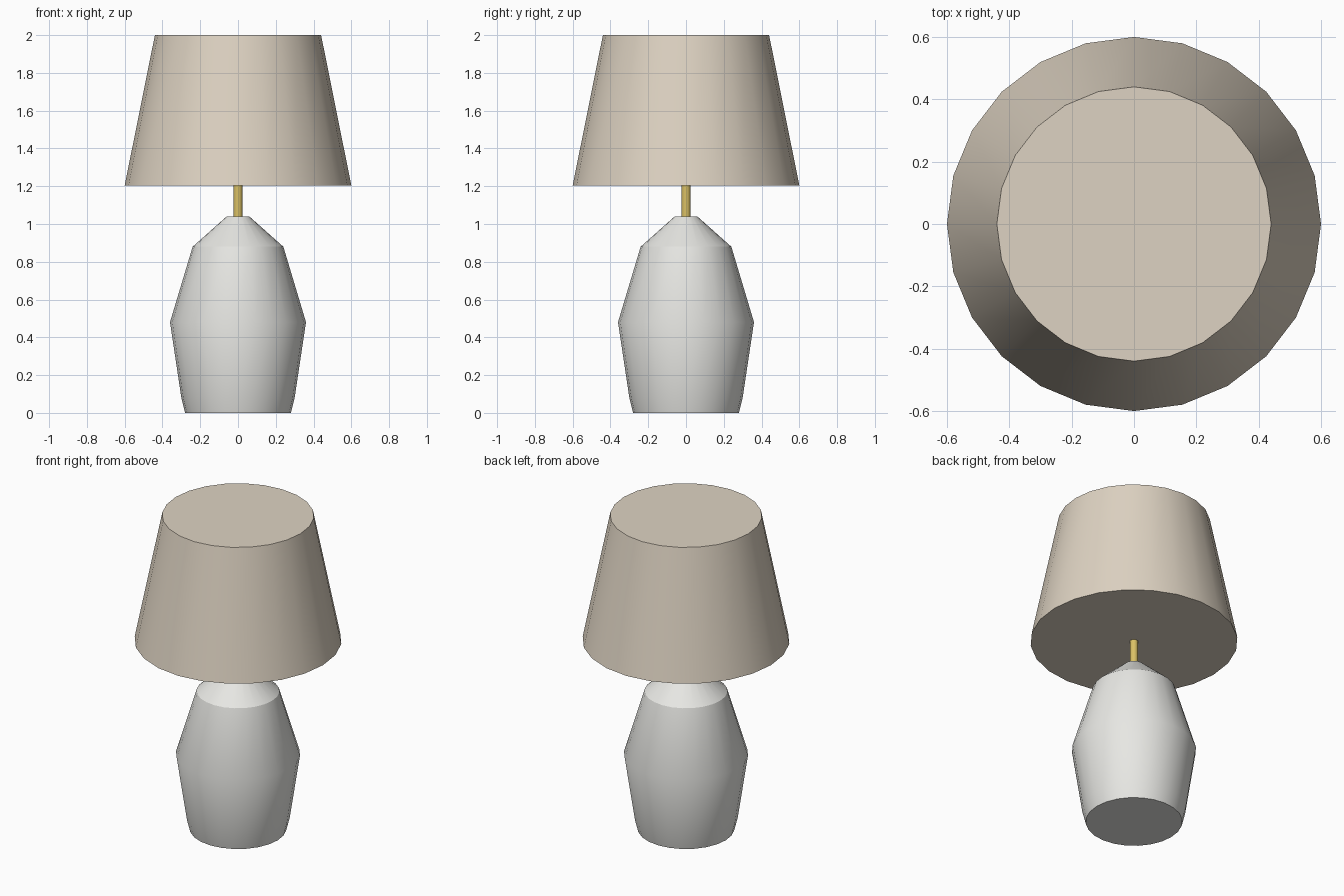
import bpy, bmesh, math

if "Cube" in bpy.data.objects:
    bpy.data.objects.remove(bpy.data.objects["Cube"])


def material(name, color):
    mat = bpy.data.materials.new(name)
    mat.diffuse_color = (*color, 1)
    mat.use_nodes = True
    mat.node_tree.nodes["Principled BSDF"].inputs["Base Color"].default_value = mat.diffuse_color
    return mat


def lathe(name, profile, sides, mat=None):
    """Capped solid of revolution from (radius, z) points, bottom to top."""
    bm = bmesh.new()
    rings = []
    for r, z in profile:
        rings.append([bm.verts.new((r * math.cos(math.tau * i / sides),
                                    r * math.sin(math.tau * i / sides), z))
                      for i in range(sides)])
    for low, high in zip(rings, rings[1:]):
        for i in range(sides):
            j = (i + 1) % sides
            bm.faces.new((low[i], low[j], high[j], high[i]))
    bm.faces.new(rings[0][::-1])
    bm.faces.new(rings[-1])
    mesh = bpy.data.meshes.new(name)
    bm.to_mesh(mesh)
    bm.free()
    obj = bpy.data.objects.new(name, mesh)
    bpy.context.collection.objects.link(obj)
    if mat:
        mesh.materials.append(mat)
    bpy.ops.object.select_all(action='DESELECT')
    obj.select_set(True)
    bpy.context.view_layer.objects.active = obj
    bpy.ops.object.shade_smooth_by_angle(angle=math.radians(30.5))
    return obj


ceramic = material("ceramic", (0.80, 0.80, 0.77))
brass = material("brass", (0.70, 0.53, 0.13))
fabric = material("fabric", (0.73, 0.65, 0.54))

# Ceramic body
lathe("lamp_body", [(0.28, 0), (0.30, 0.08), (0.36, 0.48), (0.24, 0.88), (0.06, 1.04)],
      24, ceramic)
# Brass stem, running into the shade
lathe("stem", [(0.024, 1.03), (0.024, 1.24)], 12, brass)
# Tapered shade, closed at both ends
lathe("lampshade", [(0.60, 1.204), (0.44, 2.0)], 24, fabric)
